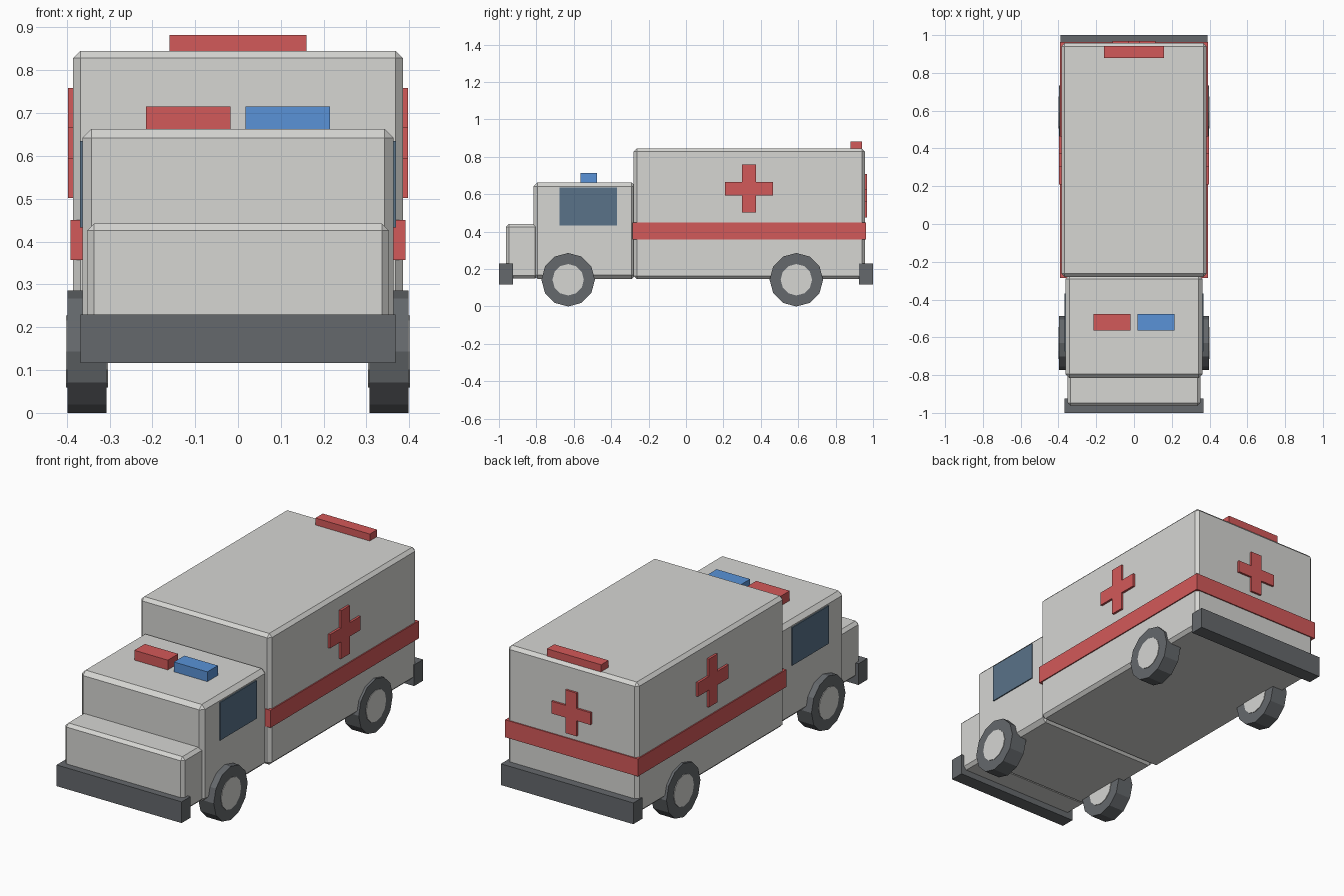
import bpy
import bmesh
from math import pi
from mathutils import Matrix

cube = bpy.data.objects.get("Cube")
if cube:
    bpy.data.objects.remove(cube, do_unlink=True)


def material(name, r, g, b):
    m = bpy.data.materials.new(name)
    m.use_nodes = True
    m.diffuse_color = (r, g, b, 1)
    m.node_tree.nodes["Principled BSDF"].inputs["Base Color"].default_value = (r, g, b, 1)
    return m


WHITE = material("body white", 0.67, 0.67, 0.65)
RED = material("signal red", 0.65, 0.1, 0.1)
BLUE = material("signal blue", 0.1, 0.29, 0.68)
DARK = material("rubber grey", 0.13, 0.14, 0.15)
GLASS = material("window glass", 0.1, 0.17, 0.25)


def finish(name, bm, mat):
    mesh = bpy.data.meshes.new(name)
    bm.to_mesh(mesh)
    bm.free()
    mesh.materials.append(mat)
    obj = bpy.data.objects.new(name, mesh)
    bpy.context.collection.objects.link(obj)
    return obj


def box(name, mat, xs, ys, zs, bevel=0):
    """Box between the given limits, with an optional one-step chamfer."""
    bm = bmesh.new()
    bmesh.ops.create_cube(bm, size=1)
    for v in bm.verts:
        v.co = [lim[int(c > 0)] for lim, c in zip((xs, ys, zs), v.co)]
    obj = finish(name, bm, mat)
    if bevel:
        mod = obj.modifiers.new("Chamfer", "BEVEL")
        mod.width, mod.segments = bevel, 1
    return obj


def disc(name, mat, radius, x0, x1, y, z):
    """Twelve-sided cylinder lying along x."""
    bm = bmesh.new()
    bmesh.ops.create_cone(bm, cap_ends=True, segments=12, radius1=radius, radius2=radius,
                          depth=abs(x1 - x0),
                          matrix=Matrix.Translation(((x0 + x1) / 2, y, z)) @ Matrix.Rotation(pi / 2, 4, "Y"))
    return finish(name, bm, mat)


def cross(name, size, arm, depth, matrix):
    """Extruded plus sign drawn in the local xy plane."""
    a, s = arm / 2, size / 2
    quarter = [(s, -a), (s, a), (a, a)]
    points = []
    for _ in range(4):
        points += quarter
        quarter = [(-y, x) for x, y in quarter]
    bm = bmesh.new()
    face = bm.faces.new([bm.verts.new((x, y, 0)) for x, y in points])
    out = bmesh.ops.extrude_face_region(bm, geom=[face])
    bmesh.ops.translate(bm, vec=(0, 0, depth),
                        verts=[g for g in out["geom"] if isinstance(g, bmesh.types.BMVert)])
    bmesh.ops.recalc_face_normals(bm, faces=bm.faces)
    bm.transform(matrix)
    return finish(name, bm, RED)


# Body volumes
box("rear_body", WHITE, (-0.385, 0.385), (-0.28, 0.957), (0.147, 0.845), 0.017)
box("cab", WHITE, (-0.363, 0.363), (-0.815, -0.27), (0.147, 0.663), 0.021)
box("hood", WHITE, (-0.352, 0.352), (-0.963, -0.79), (0.15, 0.442), 0.016)

# Wraparound stripe and bumpers
box("stripe", RED, (-0.391, 0.391), (-0.285, 0.963), (0.357, 0.45))
box("front_bumper", DARK, (-0.368, 0.368), (-1, -0.925), (0.117, 0.23))
box("rear_bumper", DARK, (-0.39, 0.39), (0.925, 1), (0.117, 0.23))

# Roof lights
box("right_beacon", RED, (-0.215, -0.018), (-0.565, -0.477), (0.655, 0.715))
box("left_beacon", BLUE, (0.018, 0.215), (-0.565, -0.477), (0.655, 0.715))
box("rear_beacon", RED, (-0.16, 0.16), (0.88, 0.942), (0.84, 0.882))

# Paired parts: windows, side crosses, wheels
for side, s in (("left", 1), ("right", -1)):
    box(side + "_window", GLASS, sorted((s * 0.36, s * 0.369)), (-0.675, -0.368), (0.433, 0.635))
    cross(side + "_cross", 0.257, 0.073, 0.018,
          Matrix.Translation((s * 0.379, 0.337, 0.63)) @ Matrix.Rotation(s * pi / 2, 4, "Y"))
    for end, y in (("front", -0.63), ("rear", 0.59)):
        disc(f"{end}_{side}_tire", DARK, 0.143, s * 0.307, s * 0.398, y, 0.143)
        disc(f"{end}_{side}_hub", WHITE, 0.084, s * 0.304, s * 0.401, y, 0.143)

# Back cross
cross("back_cross", 0.23, 0.065, 0.018,
      Matrix.Translation((0, 0.95, 0.592)) @ Matrix.Rotation(-pi / 2, 4, "X"))
